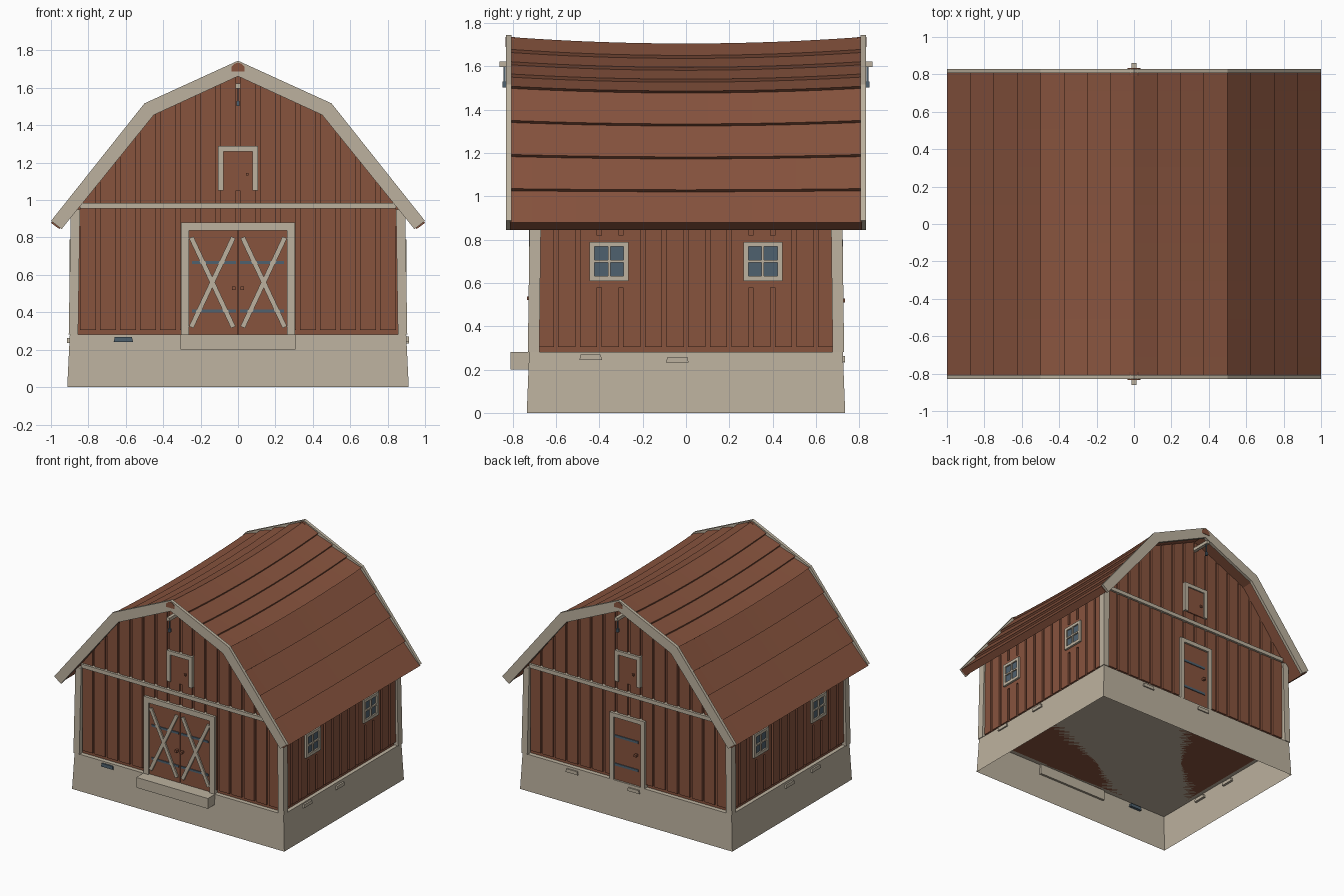
import bpy
import bmesh
from mathutils import Vector

cube = bpy.data.objects.get("Cube")
if cube:
    bpy.data.objects.remove(cube, do_unlink=True)


def material(name, srgb):
    col = [(c / 255) ** 2.2 for c in srgb] + [1.0]
    m = bpy.data.materials.new(name)
    m.use_nodes = True
    m.diffuse_color = col
    m.node_tree.nodes["Principled BSDF"].inputs["Base Color"].default_value = col
    return m


RED = material("barn red brown", (134, 84, 64))
TRIM = material("warm stone beige", (187, 176, 157))
STEEL = material("blue grey", (80, 97, 110))


def finish(name, bm, mat):
    bmesh.ops.recalc_face_normals(bm, faces=bm.faces[:])
    me = bpy.data.meshes.new(name)
    bm.to_mesh(me)
    bm.free()
    me.materials.append(mat)
    ob = bpy.data.objects.new(name, me)
    bpy.context.collection.objects.link(ob)
    return ob


def sweep(bm, rings):
    """Skin closed rings of points and cap both ends."""
    vs = [[bm.verts.new(p) for p in r] for r in rings]
    n = len(vs[0])
    for a, b in zip(vs, vs[1:]):
        for i in range(n):
            j = (i + 1) % n
            bm.faces.new((a[i], a[j], b[j], b[i]))
    bm.faces.new(vs[0])
    bm.faces.new(vs[-1])


def wall_part(name, polys, d0, d1, mat, face="front"):
    """Extrude outlines (across, z) between two distances from the centre."""
    place = {
        "front": lambda u, z, d: (u, -d, z),
        "back": lambda u, z, d: (-u, d, z),
        "left": lambda u, z, d: (d, u, z),
        "right": lambda u, z, d: (-d, -u, z),
    }[face]
    bm = bmesh.new()
    for poly in polys:
        sweep(bm, [[place(u, z, d) for u, z in poly] for d in (d0, d1)])
    return finish(f"{face}_{name}", bm, mat)


def rect(u0, u1, z0, z1):
    return [(u0, z0), (u1, z0), (u1, z1), (u0, z1)]


def bar(a, b, width):
    a, b = Vector(a), Vector(b)
    n = (b - a).orthogonal().normalized() * width / 2
    return [tuple(p) for p in (a + n, b + n, b - n, a - n)]


def mirrored(pts):
    """Right half of an outline from apex down, joined to its mirror image."""
    return [(-x, z) for x, z in reversed(pts) if x > 0] + list(pts)


def door_frame(half, z0, z1, w):
    return [rect(-half, -half + w, z0, z1 - w), rect(half - w, half, z0, z1 - w),
            rect(-half, half, z1 - w, z1)]


def tapered(name, x0, x1, y0, y1, z0, z1, k, mat, open_bottom=False):
    bm = bmesh.new()
    sweep(bm, [[(x * s, y * s, z) for x, y in ((x0, y0), (x1, y0), (x1, y1), (x0, y1))]
               for z, s in ((z0, 1), (z1, k))])
    bm.faces.ensure_lookup_table()
    ob_bottom = [f for f in bm.faces if all(v.co.z == z0 for v in f.verts)]
    bmesh.ops.recalc_face_normals(bm, faces=bm.faces[:])
    if open_bottom:
        bmesh.ops.delete(bm, geom=ob_bottom, context="FACES_ONLY")
    return finish(name, bm, mat)


# Foundation, open underneath, and corner posts
BASE = 0.28
tapered("foundation", -0.913, 0.913, -0.735, 0.735, 0, BASE, 0.985, TRIM, True)
for sx in (-1, 1):
    for sy in (-1, 1):
        tapered(f"corner_post_{'left' if sx > 0 else 'right'}_{'front' if sy < 0 else 'back'}",
                sx * 0.855, sx * 0.905, sy * 0.677, sy * 0.73, BASE, 0.95, 0.988, TRIM)

# Wall core
CORE = mirrored([(0, 1.675), (0.465, 1.465), (0.87, 0.96), (0.87, BASE)])
wall_part("wall_core", [CORE], -0.69, 0.69, RED)

# Gambrel roof: sawtooth plank profile with a sagging ridge
APEX, KNEE, EAVE = Vector((0, 1.735)), Vector((0.5, 1.508)), Vector((1.0, 0.878))
PLANKS, LIP = 4, 0.016
outline = []
for a, b in ((APEX, KNEE), (KNEE, EAVE)):
    d = (b - a).normalized()
    inward = Vector((d.y, -d.x))
    for i in range(PLANKS):
        top, low = a.lerp(b, i / PLANKS), a.lerp(b, (i + 1) / PLANKS)
        outline += [top if top is APEX or (i == 0 and a is APEX) else top + inward * LIP, low]
outline = mirrored([tuple(p) for p in outline])
inside = mirrored([(0, 1.685), (0.475, 1.468), (0.955, 0.845)])
ring = outline + inside[::-1]


def sag(z, t):
    return z - 0.03 * (1 - t * t) * max(0, (z - 0.88) / 0.86)


bm = bmesh.new()
steps = [i / 8 for i in range(-8, 9)]
sweep(bm, [[(x, 0.812 * t, sag(z, t)) for x, z in ring] for t in steps])
finish("roof_planks", bm, RED)


def gable_height(x):
    x = abs(x)
    return 1.68 - 0.45 * x if x < 0.465 else 1.47 - 1.247 * (x - 0.465)


# Both gable ends
BARGE = mirrored([(0, 1.745), (0.5, 1.517), (1.0, 0.888)]) + \
    mirrored([(0, 1.662), (0.45, 1.455), (0.943, 0.845)])[::-1]
PITCH, GAP = 0.107, 0.02
for face in ("front", "back"):
    def part(name, polys, d0, d1, mat, face=face):
        return wall_part(name, polys, d0, d1, mat, face)

    boards = []
    for i in range(-8, 8):
        x0, x1 = i * PITCH + GAP / 2, (i + 1) * PITCH - GAP / 2
        mid = (x0 + x1) / 2
        boards.append([(x0, 0.305), (x1, 0.305)] + [(x, gable_height(x)) for x in (x1, mid, x0)])
    part("wall_boards", boards, 0.68, 0.705, RED)
    part("belt_trim", [rect(-0.845, 0.845, 0.955, 0.985)], 0.69, 0.722, TRIM)
    part("barge_boards", [BARGE], 0.806, 0.83, TRIM)
    part("ridge_end", [mirrored([(0, 1.735), (0.02, 1.728), (0.036, 1.71), (0.036, 1.688)])],
         0.79, 0.833, RED)

    # Loft hatch
    part("hatch_frame", door_frame(0.108, 1.05, 1.29, 0.03), 0.69, 0.722, TRIM)
    part("hatch_door", [rect(-0.078, 0.078, 1.05, 1.26)], 0.69, 0.712, RED)
    part("hatch_knob", [rect(0.042, 0.057, 1.13, 1.145)], 0.71, 0.725, RED)

    # Hoist beam with rope and hook
    part("hoist_beam", [rect(-0.013, 0.013, 1.597, 1.622)], 0.69, 0.86, TRIM)
    part("hoist_rope", [rect(-0.004, 0.004, 1.52, 1.6)], 0.834, 0.842, STEEL)
    part("hoist_hook", [rect(-0.008, 0.008, 1.503, 1.53)], 0.83, 0.846, STEEL)

# Double front door with crossed braces
wall_part("door_frame", door_frame(0.305, BASE, 0.88, 0.042), 0.69, 0.725, TRIM)
wall_part("door_leaves", [rect(-0.265, -0.003, BASE, 0.84), rect(0.003, 0.265, BASE, 0.84)],
          0.69, 0.71, RED)
braces = []
for s in (-1, 1):
    braces += [bar((s * 0.25, 0.32), (s * 0.025, 0.8), 0.026),
               bar((s * 0.25, 0.8), (s * 0.025, 0.32), 0.026)]
wall_part("door_braces", braces, 0.705, 0.722, TRIM)
wall_part("door_hinges", [rect(min(s * 0.01, s * 0.245), max(s * 0.01, s * 0.245), z, z + 0.016)
                          for s in (-1, 1) for z in (0.4, 0.657)], 0.705, 0.716, STEEL)
wall_part("door_handles", [rect(x - 0.009, x + 0.009, 0.52, 0.538) for x in (-0.022, 0.022)],
          0.705, 0.735, RED)
wall_part("door_step", [rect(-0.308, 0.308, 0.2, BASE)], 0.71, 0.81, TRIM)

# Single back door
wall_part("door_frame", door_frame(0.15, BASE, 0.8, 0.032), 0.69, 0.725, TRIM, "back")
wall_part("door_leaf", [rect(-0.118, 0.118, BASE, 0.768)], 0.69, 0.71, RED, "back")
wall_part("door_hinges", [rect(-0.115, 0.09, z, z + 0.018) for z in (0.39, 0.61)],
          0.705, 0.716, STEEL, "back")
wall_part("door_knob", [rect(0.065, 0.083, 0.51, 0.528)], 0.705, 0.735, RED, "back")

# Long side walls with boards and windows
for face in ("left", "right"):
    boards = [rect(i * 0.1 + 0.01, (i + 1) * 0.1 - 0.01, 0.305, 0.945) for i in range(-7, 7)]
    windows = (-0.355, 0.355)
    boards += [rect(c - 0.12, c + 0.12, 0.58, 0.82) for c in windows]
    wall_part("wall_boards", boards, 0.86, 0.884, RED, face)
    frames, glass = [], []
    for c in windows:
        frames += [rect(c - 0.09, c + 0.09, z, z + 0.023) for z in (0.61, 0.767)]
        frames += [rect(y, y + 0.023, 0.633, 0.767) for y in (c - 0.09, c + 0.067)]
        frames += [rect(c - 0.006, c + 0.006, 0.633, 0.767), rect(c - 0.067, c + 0.067, 0.694, 0.706)]
        glass.append(rect(c - 0.07, c + 0.07, 0.63, 0.77))
    wall_part("window_frames", frames, 0.87, 0.9, TRIM, face)
    wall_part("window_glass", glass, 0.87, 0.889, STEEL, face)

# Proud stones in the foundation
stones = {"front": [(-0.613, 0.254)], "back": [(-0.47, 0.25), (0.06, 0.245)],
          "left": [(-0.44, 0.257), (-0.04, 0.246)], "right": [(-0.02, 0.25), (0.3, 0.25)]}
for face, spots in stones.items():
    depth = 0.735 if face in ("front", "back") else 0.913
    wall_part("foundation_stones",
              [[(u - 0.052, z - 0.013), (u + 0.052, z - 0.013), (u + 0.046, z + 0.013), (u - 0.046, z + 0.013)]
               for u, z in spots], depth - 0.03, depth, STEEL if face == "front" else TRIM, face)
